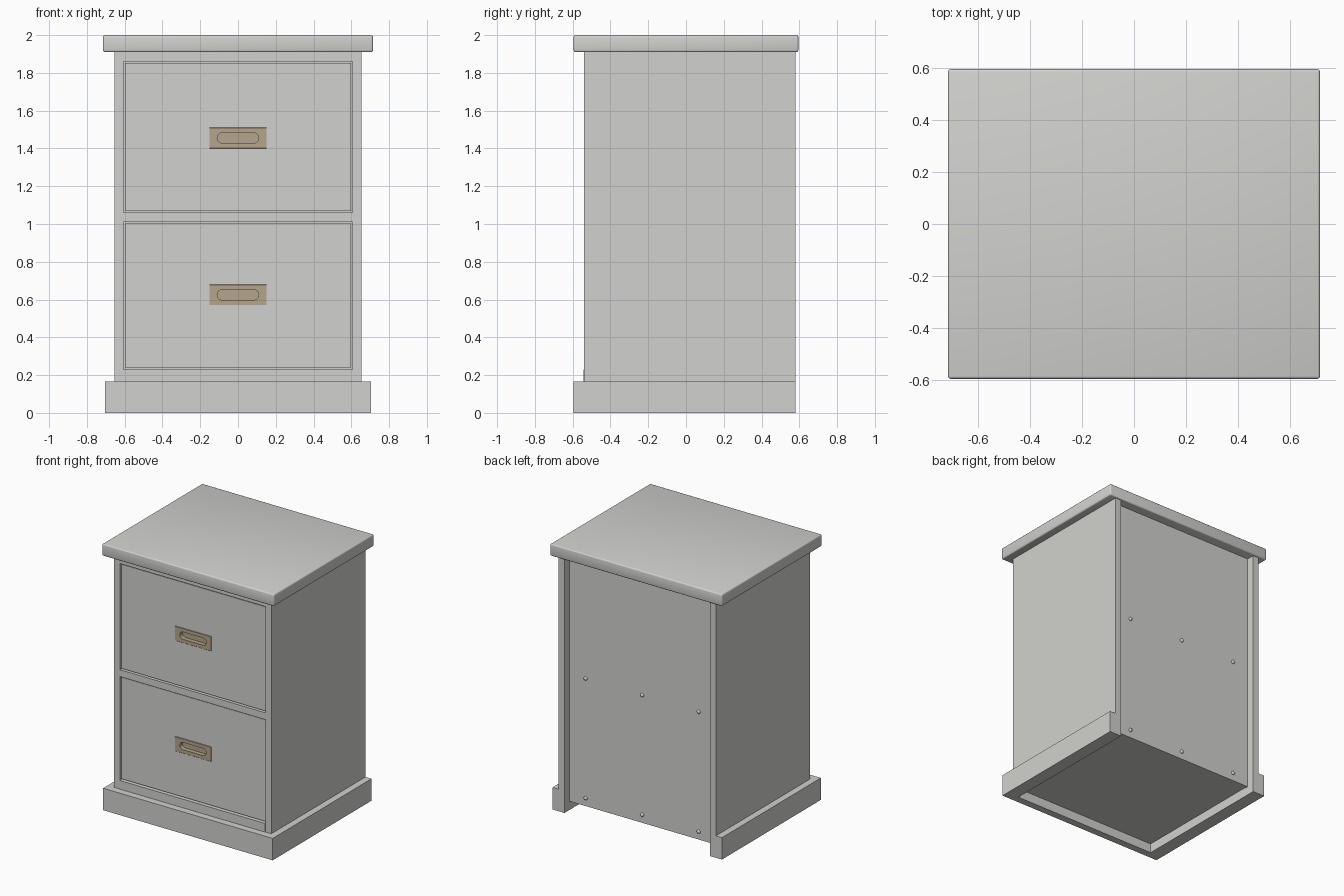
import bpy, bmesh, math
from mathutils import Matrix

if "Cube" in bpy.data.objects:
    bpy.data.objects.remove(bpy.data.objects["Cube"])


def material(name, rgb):
    m = bpy.data.materials.new(name)
    m.diffuse_color = (*rgb, 1)
    m.use_nodes = True
    m.node_tree.nodes["Principled BSDF"].inputs["Base Color"].default_value = m.diffuse_color
    return m


GREY = material("warm grey paint", (0.64, 0.64, 0.62))
BRASS = material("aged brass", (0.46, 0.38, 0.26))


def finish(name, bm, mat):
    me = bpy.data.meshes.new(name)
    bmesh.ops.recalc_face_normals(bm, faces=bm.faces)
    bm.to_mesh(me)
    bm.free()
    ob = bpy.data.objects.new(name, me)
    me.materials.append(mat)
    bpy.context.collection.objects.link(ob)
    return ob


def box(name, x, y, z, mat=GREY, bevel=0.0, segments=2):
    """Box from (min, max) ranges, optionally with softened edges."""
    bm = bmesh.new()
    bmesh.ops.create_cube(bm, size=1)
    for v in bm.verts:
        for i, (lo, hi) in enumerate((x, y, z)):
            v.co[i] = hi if v.co[i] > 0 else lo
    if bevel:
        bmesh.ops.bevel(bm, geom=bm.edges[:], offset=bevel, segments=segments,
                        profile=0.5, affect='EDGES')
    return finish(name, bm, mat)


def stadium(name, half_w, r, y, zc, mat, n=12):
    """Round-ended slot shape extruded along y."""
    bm = bmesh.new()
    pts = []
    for side, start in ((1, -math.pi / 2), (-1, math.pi / 2)):
        for i in range(n + 1):
            a = start + math.pi * i / n
            pts.append((side * (half_w - r) + r * math.cos(a), zc + r * math.sin(a)))
    face = bm.faces.new([bm.verts.new((px, y[0], pz)) for px, pz in pts])
    ext = bmesh.ops.extrude_face_region(bm, geom=[face])
    for v in ext["geom"]:
        if isinstance(v, bmesh.types.BMVert):
            v.co.y = y[1]
    return finish(name, bm, mat)


def cut(ob, cutter):
    mod = ob.modifiers.new("cut", 'BOOLEAN')
    mod.operation = 'DIFFERENCE'
    mod.solver = 'EXACT'
    mod.object = cutter
    bpy.context.view_layer.objects.active = ob
    bpy.ops.object.modifier_apply(modifier=mod.name)
    bpy.data.objects.remove(cutter, do_unlink=True)


def smooth(ob):
    bpy.ops.object.select_all(action='DESELECT')
    ob.select_set(True)
    bpy.context.view_layer.objects.active = ob
    bpy.ops.object.shade_smooth_by_angle(angle=math.radians(35))


# Top slab with softened edges
smooth(box("top", (-0.715, 0.715), (-0.595, 0.595), (1.91, 2.0), bevel=0.01, segments=3))

# Side panels and side plinth boards
for s, label in ((-1, "left"), (1, "right")):
    box(label + "_side_panel", sorted((s * 0.605, s * 0.655)), (-0.54, 0.58), (0, 1.91))
    box(label + "_plinth", sorted((s * 0.655, s * 0.705)), (-0.54, 0.58), (0, 0.165))

# Front plinth, floor and recessed back
box("front_plinth", (-0.705, 0.705), (-0.595, -0.54), (0, 0.165))
box("bottom_panel", (-0.605, 0.605), (-0.49, 0.50), (0.07, 0.12))
box("back_panel", (-0.605, 0.605), (0.50, 0.52), (0.065, 1.91))

# Front rails around the drawers
for name, z0, z1, yf in (("bottom_rail", 0.07, 0.23, -0.542),
                         ("middle_rail", 1.01, 1.062, -0.54),
                         ("top_rail", 1.86, 1.91, -0.54)):
    box(name, (-0.605, 0.605), (yf, -0.49), (z0, z1))

# Drawer fronts with brass recessed pulls
for label, z0, z1, zc in (("lower", 0.24, 1.003, 0.625), ("upper", 1.07, 1.852, 1.455)):
    front = box(label + "_drawer_front", (-0.599, 0.599), (-0.53, -0.48), (z0, z1))
    pocket = (zc - 0.0535, zc + 0.0535)
    cut(front, box("pocket_cutter", (-0.15, 0.15), (-0.6, -0.495), pocket))
    pull = box(label + "_pull", (-0.152, 0.152), (-0.535, -0.49),
               (zc - 0.055, zc + 0.055), BRASS, bevel=0.002, segments=1)
    cut(pull, stadium("slot_cutter", 0.11, 0.027, (-0.6, -0.502), zc, BRASS))
    smooth(pull)

# Screw heads on the back
for row, z in enumerate((0.125, 1.025)):
    for col, x in enumerate((-0.47, 0, 0.47)):
        bm = bmesh.new()
        bmesh.ops.create_uvsphere(bm, u_segments=16, v_segments=8, radius=0.014,
                                  matrix=Matrix.Translation((x, 0.52, z)))
        smooth(finish(f"back_screw_{row}_{col}", bm, GREY))
